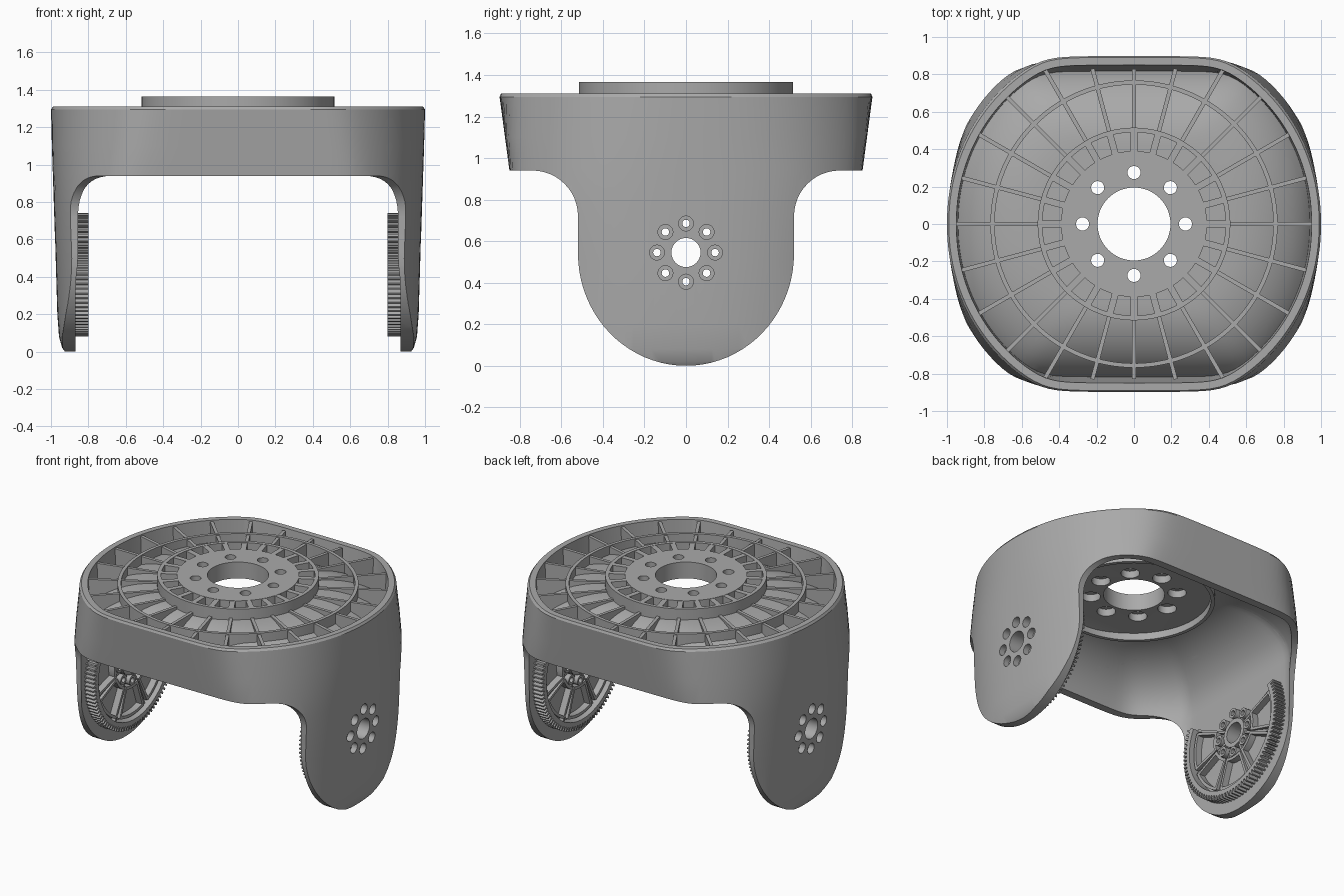
import bpy, bmesh, math
from math import sin, cos, pi, radians

if "Cube" in bpy.data.objects:
    bpy.data.objects.remove(bpy.data.objects["Cube"])

grey = bpy.data.materials.new("plastic_grey")
grey.use_nodes = True
grey.diffuse_color = (0.4, 0.4, 0.4, 1)
grey.node_tree.nodes["Principled BSDF"].inputs["Base Color"].default_value = (0.4, 0.4, 0.4, 1)
AXLE = 0.545
TURN = [2 * pi * i / 144 for i in range(144)]


def make(name, bm):
    bmesh.ops.recalc_face_normals(bm, faces=bm.faces)
    me = bpy.data.meshes.new(name)
    bm.to_mesh(me)
    bm.free()
    me.materials.append(grey)
    ob = bpy.data.objects.new(name, me)
    bpy.context.collection.objects.link(ob)
    return ob


def add_loft(bm, rings, closed=False):
    """Skin a stack of point rings; closed joins the last ring to the first."""
    vs = [[bm.verts.new(p) for p in ring] for ring in rings]
    n = len(vs[0])
    pairs = list(zip(vs, vs[1:])) + ([(vs[-1], vs[0])] if closed else [])
    for a, b in pairs:
        for i in range(n):
            bm.faces.new((a[i], a[(i + 1) % n], b[(i + 1) % n], b[i]))
    if not closed:
        bm.faces.new(vs[0])
        bm.faces.new(vs[-1])


def loft(name, rings, closed=False):
    bm = bmesh.new()
    add_loft(bm, rings, closed)
    return make(name, bm)


def prisms(name, shapes, axis, lo, hi):
    """Extrude 2D shapes along x (shape in y, z) or along z (shape in x, y)."""
    bm = bmesh.new()
    for pts in shapes:
        add_loft(bm, [[(h, p, q) if axis == "x" else (p, q, h) for p, q in pts] for h in (lo, hi)])
    return make(name, bm)


def disc(r, cx=0, cy=0, n=32):
    return [(cx + r * cos(2 * pi * i / n), cy + r * sin(2 * pi * i / n)) for i in range(n)]


def ring_of(r, dist, cy=0, count=8):
    return [disc(r, dist * cos(2 * pi * i / count), cy + dist * sin(2 * pi * i / count), 20)
            for i in range(count)]


def bar(r0, r1, a, w, cy=0):
    c, s = cos(a), sin(a)
    return [(r * c - t * s, cy + r * s + t * c) for r, t in ((r0, -w), (r1, -w), (r1, w), (r0, w))]


def arc(r0, r1, a0, a1, n=24):
    t = [a0 + (a1 - a0) * i / n for i in range(n + 1)]
    return ([(r1 * cos(a), AXLE + r1 * sin(a)) for a in t]
            + [(r0 * cos(a), AXLE + r0 * sin(a)) for a in reversed(t)])


def band(name, r0, r1, z0, z1):
    return loft(name, [[(r * cos(a), r * sin(a), z) for a in TURN]
                       for r, z in ((r0, z0), (r1, z0), (r1, z1), (r0, z1))], True)


def boolean(ob, cutter, op="DIFFERENCE", keep=False):
    m = ob.modifiers.new("cut", "BOOLEAN")
    m.operation, m.object, m.solver = op, cutter, "EXACT"
    bpy.context.view_layer.objects.active = ob
    bpy.ops.object.modifier_apply(modifier="cut")
    if not keep:
        bpy.data.objects.remove(cutter)


def radius(a, R, Y, n, X=9):
    """Round plan outline with flattened front and back."""
    c, s = abs(cos(a)) + 1e-6, abs(sin(a)) + 1e-6
    r = R * (c ** n + s ** n) ** (-1 / n)
    r = (r ** -40 + (Y / s) ** -40) ** (-1 / 40)
    return min(r, X / c)


def outline(z, R, Y, n, X=9, scale=1):
    return [(scale * radius(a, R, Y, n, X) * cos(a), scale * radius(a, R, Y, n, X) * sin(a), z)
            for a in TURN]


def dome(name, z, R, Y, n, X):
    rings = [outline(-0.1, R, Y, n, X)]
    for i in range(13):
        t = pi / 2 * i / 12
        rings.append(outline(z + 0.37 * sin(t), R, Y, n, X, 0.5 + 0.5 * cos(t)))
    return loft(name, rings)


# Outer shell: drafted skirt running down into two legs
levels = [(-0.02, 0.91), (0.02, 0.94), (0.08, 0.957), (0.2, 0.966), (0.5, 0.975), (0.8, 0.985),
          (0.95, 0.99), (1.1, 0.995), (1.295, 1.0), (1.31, 0.99)]
body = loft("yoke_body", [outline(z, R, (0.9 - 0.135 * (1.31 - z)) * (0.99 if z > 1.3 else 1),
                                  2.05 + 0.45 * min(1, (1.31 - z) / 0.5)) for z, R in levels])

# Side profile: round leg ends and fillets under the skirt
half = [(0.52 * sin(pi / 2 * i / 20), 0.54 - 0.54 * cos(pi / 2 * i / 20)) for i in range(21)]
half += [(0.74 - 0.22 * cos(pi / 2 * i / 12), 0.72 + 0.22 * sin(pi / 2 * i / 12)) for i in range(13)]
half += [(1.1, 0.94), (1.1, 1.5)]
profile = half + [(-y, z) for y, z in reversed(half[1:])]
boolean(body, prisms("profile_cutter", [profile], "x", -1.2, 1.2), "INTERSECT")

# Domed hollow below and open pocket above
hollow = dome("hollow_cutter", 0.88, 0.965, 0.8, 2.3, 0.87)
boolean(body, hollow, keep=True)
pocket = loft("pocket_cutter", [outline(z, R, Y, 2.05) for z, R, Y in
                                ((0.98, 0.935, 0.81), (1.31, 0.95, 0.85), (1.5, 0.95, 0.85))])
boolean(pocket, dome("floor_cutter", 0.92, 1.0, 0.84, 2.3, 9))
boolean(body, pocket)

# Radial ribs and stiffening ring
spokes = [2 * pi * i / 24 for i in range(24)]
ribs = prisms("radial_ribs", [bar(0.5, radius(a, 0.97, 0.83, 2.05), a, 0.011) for a in spokes],
              "z", 0.95, 1.3)
boolean(ribs, hollow, keep=True)
ring = band("stiffening_ring", 0.745, 0.768, 0.95, 1.308)
boolean(ring, hollow)

# Hub with cells, bore and bolt holes
band("hub_rim", 0.49, 0.515, 1.2, 1.365)
prisms("hub_ribs", [bar(0.36, 0.5, a, 0.018) for a in spokes], "z", 1.26, 1.363)
hub = prisms("hub_plate", [disc(0.39, n=96)], "z", 1.255, 1.365)
for part in (hub, body):
    boolean(part, prisms("bore_cutter", [disc(0.195, n=64)] + ring_of(0.035, 0.275), "z", 1.1, 1.5))
    boolean(part, prisms("counterbore_cutter", ring_of(0.06, 0.275), "z", 1.1, 1.3))

# Axle and screw holes through the legs
boolean(body, prisms("axle_cutter", [disc(0.07, 0, AXLE)] + ring_of(0.018, 0.14, AXLE), "x", -1.2, 1.2))
for lo, hi in ((0.93, 1.1), (-1.1, -0.93)):
    boolean(body, prisms("screw_cutter", ring_of(0.036, 0.14, AXLE), "x", lo, hi))

# Sector gears on the inner leg faces
A0, A1, TEETH, BAYS = radians(-206), radians(26), 64, 5
step = (A1 - A0) / TEETH
teeth = []
for i in range(TEETH):
    for f, r in ((0, 0.435), (0.25, 0.435), (0.42, 0.465), (0.72, 0.465), (0.9, 0.435)):
        a = A0 + (i + f) * step
        teeth.append((r * cos(a), AXLE + r * sin(a)))
inner = [(0.405 * cos(A1 + (A0 - A1) * i / 60), AXLE + 0.405 * sin(A1 + (A0 - A1) * i / 60))
         for i in range(61)]
bay = (A1 - A0) / BAYS
for side, s in (("left", 1), ("right", -1)):
    prisms(side + "_gear_rim", [teeth + inner], "x", s * 0.8, s * 0.875)
    frames = []
    for i in range(BAYS):
        b0, b1 = A0 + bay * i + 0.07, A0 + bay * (i + 1) - 0.07
        frames += [bar(0.19, 0.385, a, 0.009, AXLE) for a in (b0, b1)]
        frames += [arc(0.175, 0.195, b0 - 0.04, b1 + 0.04), arc(0.37, 0.39, b0, b1)]
    prisms(side + "_gear_frames", frames, "x", s * 0.825, s * 0.875)
    prisms(side + "_gear_spokes", [bar(0.1, 0.41, A0 + bay * i, 0.008, AXLE) for i in range(BAYS + 1)],
           "x", s * 0.84, s * 0.875)
    bosses = prisms(side + "_screw_bosses", ring_of(0.034, 0.14, AXLE), "x", s * 0.82, s * 0.875)
    boolean(bosses, prisms("screw_cutter", ring_of(0.018, 0.14, AXLE), "x", s * 0.7, s))
    axle = prisms(side + "_axle_boss", [disc(0.1, 0, AXLE)], "x", s * 0.83, s * 0.875)
    boolean(axle, prisms("axle_cutter", [disc(0.07, 0, AXLE)], "x", s * 0.7, s))

# Smooth curved faces, keep edges sharp
bpy.ops.object.select_all(action="DESELECT")
for ob in bpy.context.collection.objects:
    if ob.type == "MESH":
        ob.select_set(True)
        bpy.context.view_layer.objects.active = ob
bpy.ops.object.shade_smooth_by_angle(angle=radians(30))
